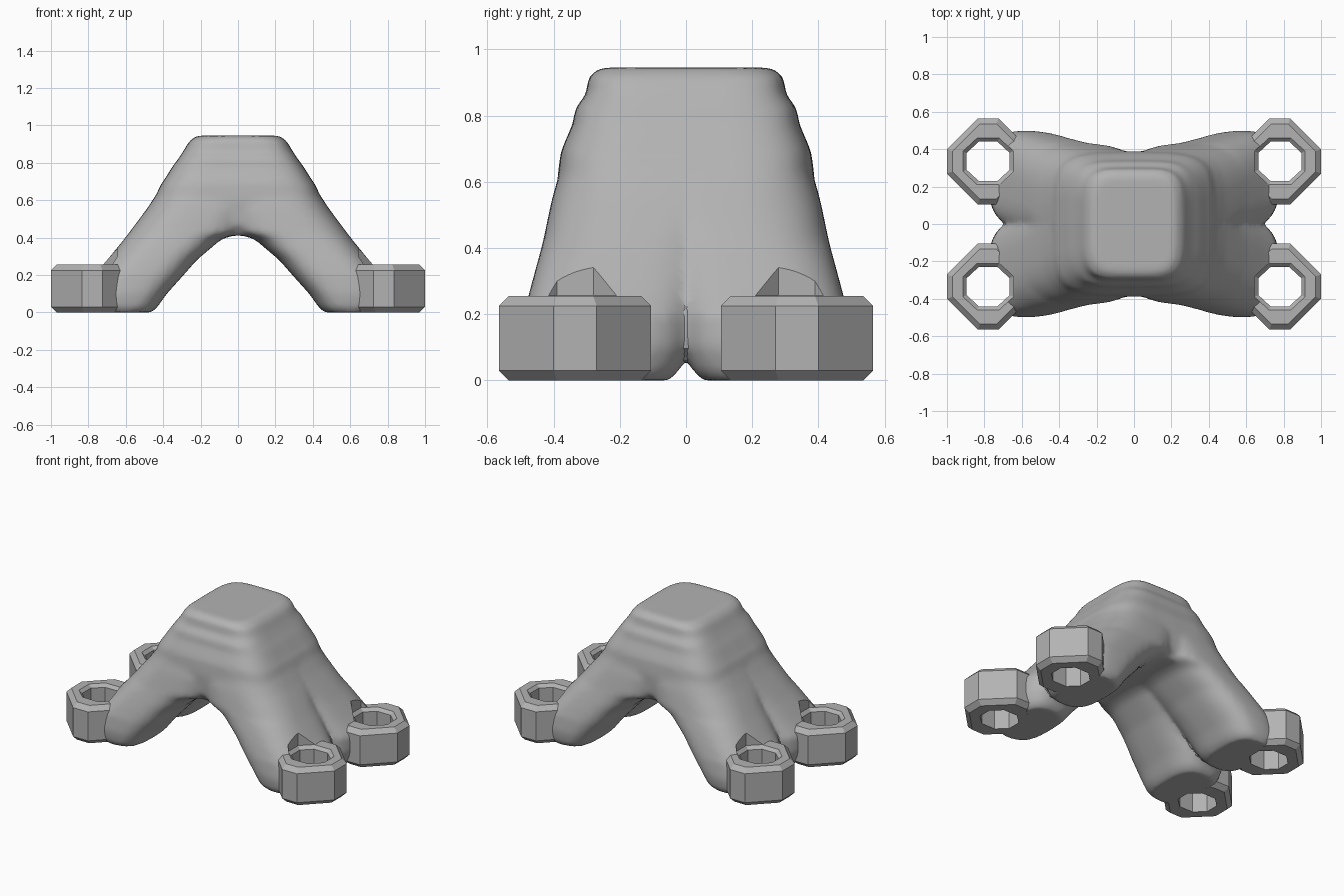
import bpy
import bmesh
from math import cos, sin, pi, copysign

cube = bpy.data.objects.get("Cube")
if cube:
    bpy.data.objects.remove(cube)

grey = bpy.data.materials.new("plain grey")
grey.use_nodes = True
grey.diffuse_color = (0.45, 0.45, 0.45, 1)
grey.node_tree.nodes["Principled BSDF"].inputs["Base Color"].default_value = (0.45, 0.45, 0.45, 1)


def rounded(x0, x1, y0, y1, power, count=40):
    """Superellipse outline filling a rectangle."""
    cx, cy, rx, ry = (x0 + x1) / 2, (y0 + y1) / 2, (x1 - x0) / 2, (y1 - y0) / 2
    points = []
    for i in range(count):
        c, s = cos(2 * pi * i / count), sin(2 * pi * i / count)
        points.append((cx + rx * copysign(abs(c) ** (2 / power), c),
                       cy + ry * copysign(abs(s) ** (2 / power), s)))
    return points


def loft(bm, sections, sx=1, sy=1):
    """Closed skin through (z, outline) sections, optionally mirrored."""
    rings = [[bm.verts.new((x * sx, y * sy, z)) for x, y in outline] for z, outline in sections]
    faces = [bm.faces.new(rings[0]), bm.faces.new(rings[-1])]
    for low, high in zip(rings, rings[1:]):
        n = len(low)
        for i in range(n):
            j = (i + 1) % n
            faces.append(bm.faces.new((low[i], low[j], high[j], high[i])))
    bmesh.ops.recalc_face_normals(bm, faces=faces)


def finish(name, bm):
    mesh = bpy.data.meshes.new(name)
    bm.to_mesh(mesh)
    bm.free()
    mesh.materials.append(grey)
    obj = bpy.data.objects.new(name, mesh)
    bpy.context.collection.objects.link(obj)
    return obj


def octagon(rx, ry, fx, fy, cx=0.78, cy=0.335):
    """Octagon with end flats of half length fy and side flats of half length fx."""
    corner = [(rx, -fy), (rx, fy), (fx, ry), (-fx, ry)]
    return [(cx + x, cy + y) for x, y in corner + [(-x, -y) for x, y in corner]]


CORNERS = [(sx, sy) for sx in (1, -1) for sy in (1, -1)]

# Legs: height, inner x, outer x, inner y, outer y
LEG = [(0, .46, .74, .05, .47), (.03, .43, .76, .02, .49), (.1, .38, .78, -.01, .50),
       (.2, .29, .77, -.03, .49), (.28, .22, .70, -.06, .47), (.39, .09, .61, -.09, .44),
       (.43, -.03, .58, -.11, .43), (.55, -.1, .49, -.2, .405), (.7, -.1, .39, -.2, .36)]

# Stepped crown: height, half width, half depth
CROWN = [(.41, .2, .34), (.47, .40, .385), (.6, .45, .39), (.68, .415, .38), (.70, .40, .375),
         (.78, .35, .34), (.82, .32, .337), (.865, .29, .3), (.915, .262, .297), (.945, .22, .26)]

bm = bmesh.new()
for sx, sy in CORNERS:
    loft(bm, [(z, rounded(a, b, c, d, 2.9)) for z, a, b, c, d in LEG], sx, sy)
loft(bm, [(z, rounded(-x, x, -y, y, 4.5)) for z, x, y in CROWN])
body = finish("bracket_body", bm)

# Bolt pads with chamfered rims
bm = bmesh.new()
for sx, sy in CORNERS:
    small, full = octagon(.19, .2, .045, .055), octagon(.22, .23, .055, .065)
    loft(bm, [(0, small), (.03, full), (.225, full), (.255, small)], sx, sy)
pads = finish("bolt_pads", bm)

# Bolt holes, widened above the pad rim for clearance
bm = bmesh.new()
for sx, sy in CORNERS:
    bore, wide = octagon(.115, .105, .05, .045), octagon(.135, .125, .06, .055)
    loft(bm, [(-.1, bore), (.235, bore), (.256, wide), (.6, wide)], sx, sy)
holes = finish("bolt_hole_cutter", bm)
holes.hide_render = True

# Fuse the legs and crown, soften them, add pads and drill the holes
remesh = body.modifiers.new("fuse", "REMESH")
remesh.mode = "VOXEL"
remesh.voxel_size = 0.018
soften = body.modifiers.new("soften", "SMOOTH")
soften.factor = 0.5
soften.iterations = 6
for label, tool, operation in (("pads", pads, "UNION"), ("holes", holes, "DIFFERENCE")):
    mod = body.modifiers.new(label, "BOOLEAN")
    mod.object = tool
    mod.operation = operation
    mod.solver = "EXACT"

bpy.ops.object.select_all(action="DESELECT")
body.select_set(True)
bpy.context.view_layer.objects.active = body
for mod in list(body.modifiers):
    bpy.ops.object.modifier_apply(modifier=mod.name)
for tool in (pads, holes):
    bpy.data.objects.remove(tool)
body.data.materials.clear()
body.data.materials.append(grey)
for face in body.data.polygons:
    face.material_index = 0
bpy.ops.object.shade_smooth_by_angle(angle=0.5)
